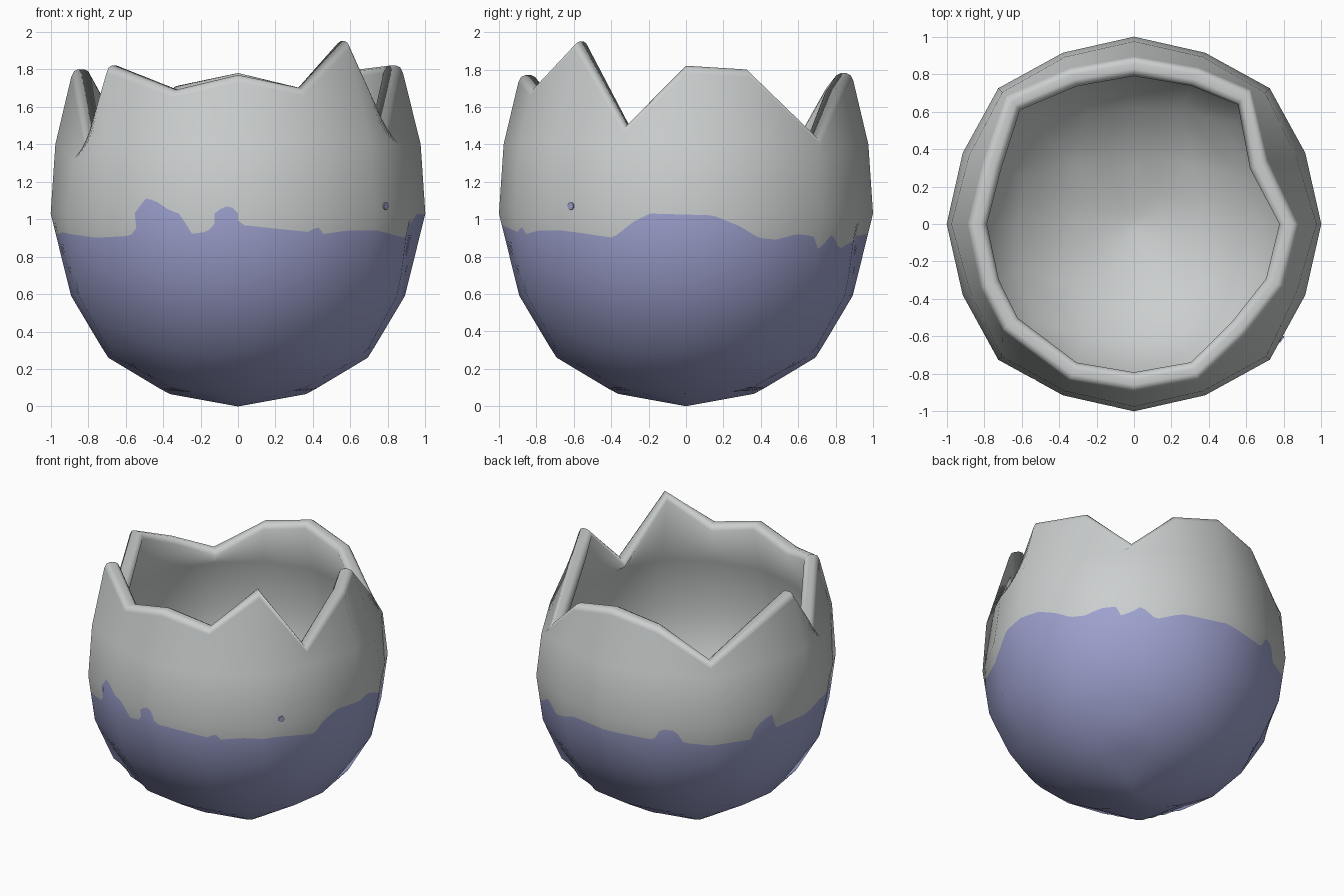
import bpy, bmesh, math
from mathutils import Vector
from mathutils.bvhtree import BVHTree

if "Cube" in bpy.data.objects:
    bpy.data.objects.remove(bpy.data.objects["Cube"])

SEG, SUB = 16, 12          # visible sides, and columns per side for the paint edge
N = SEG * SUB
STEP = 360 / SEG
MID = 1.03                 # height of the widest ring

# Upper profiles, outer and inner (z, radius)
OUTER = [(1.03, 1.0), (1.40, 0.975), (1.80, 0.885), (1.97, 0.81)]
INNER = [(1.03, 0.90), (1.40, 0.875), (1.80, 0.785), (1.97, 0.71)]
SIDE = [1.0, 0.99, 1.025, 0.99]   # the four-fold bulge of a rounded cube
# Broken rim height at each of the 16 corners, starting at +x, anticlockwise
RIM = [1.82, 1.80, 1.44, 1.70, 1.78, 1.71, 1.48, 1.66,
       1.80, 1.42, 1.82, 1.69, 1.77, 1.70, 1.95, 1.50]
RIM_SHIFT = {1: 3, 2: 4, 10: -6}                  # sideways shift, degrees
RIM_INSET = {1: 0.09, 2: 0.045, 6: 0.02, 7: 0.04, 9: 0.08, 15: 0.08}  # corners pushed inwards
# Upper edge of the blue coat (angle, z)
COAT = [(-166, .93), (-139, .90), (-127, .91), (-124, .93), (-122.5, 1.06), (-120, 1.11),
        (-117, 1.10), (-112, 1.05), (-107.5, 1.02), (-106, .92), (-101, .93), (-98, .95),
        (-96, 1.05), (-93.5, 1.07), (-91.5, 1.06), (-89.5, .97), (-84, .96), (-66.5, .93),
        (-64.5, .97), (-62, .92), (-53, .94), (-42, .94), (-23.5, .90), (-17.5, .98),
        (-11.5, 1.03), (8.6, 1.02), (17.5, .96), (23.5, .90), (30, .89), (37, .92), (43, .91),
        (45, .84), (48.6, .87), (53, .92), (59, .84), (72, .91), (90, .92), (112, .91),
        (115, 1.0), (121, .99), (124, .90), (152, .87), (154, .96), (157, 1.01), (162, 1.03),
        (164, .90), (194, .93)]


def lerp(table, x):
    for (a, va), (b, vb) in zip(table, table[1:]):
        if x <= b:
            return va + (vb - va) * (x - a) / (b - a)
    return table[-1][1]


def coat_height(deg):
    return lerp(COAT, deg if deg <= 194 else deg - 360)


# Guide for the lower half: a rounded cube, four cells per side
guide = bmesh.new()
bmesh.ops.create_cube(guide, size=2)
bmesh.ops.subdivide_edges(guide, edges=guide.edges[:], cuts=3, use_grid_fill=True)
BULGE = [(0, 1.0), (0.5, 0.99), (1, 1.025)]
LEVEL = [(-1.1, -0.01), (-1, 0), (-.915, .067), (-.725, .262), (-.58, .38), (-.38, .59),
         (0, MID), (1.1, 2.2)]
TAPER = [(-1.1, 1), (-1, 1), (-.915, .98), (-.725, .96), (-.38, .975), (0, 1), (1.1, 1)]
for v in guide.verts:
    u = sorted(abs(c) for c in v.co)
    p = Vector([math.tan(c * math.pi / 4) for c in v.co]).normalized()
    p *= lerp(BULGE, u[1]) + (0.03 if u[0] == u[1] > 0.1 else 0.03 * u[0])
    t = lerp(TAPER, p.z)
    v.co = (p.x * t, p.y * t, lerp(LEVEL, p.z))
tree = BVHTree.FromBMesh(guide)
guide.free()


def lower_radius(deg, z):
    a = math.radians(deg + 0.001)
    hit = tree.ray_cast(Vector((0, 0, z)), Vector((math.cos(a), math.sin(a), 0)))
    return hit[3] if hit[0] else 0.0


def smooth_normal(z, deg):
    """Outward normal of the egg form."""
    a = math.radians(deg)
    rise = (z - MID) / 1.03
    if z > MID:
        rise *= 0.75
    flat = math.sqrt(max(0.0, 1 - rise * rise))
    return Vector((math.cos(a) * flat, math.sin(a) * flat, rise)).normalized()


def corner(k, radius, z, shift=0):
    a = math.radians(k * STEP + shift)
    return Vector((radius * math.cos(a), radius * math.sin(a), z))


def ring_point(i, func):
    """Point on the straight side between two corners; func(k) gives a corner."""
    k, t = divmod(i, SUB)
    return func(k).lerp(func((k + 1) % SEG), t / SUB)


def material(name, rgb):
    m = bpy.data.materials.new(name)
    m.diffuse_color = (*rgb, 1)
    m.use_nodes = True
    m.node_tree.nodes["Principled BSDF"].inputs["Base Color"].default_value = m.diffuse_color
    return m


bm = bmesh.new()
normals = []


def add_ring(point, normal):
    ring = []
    for i in range(N):
        ring.append(bm.verts.new(point(i)))
        normals.append(normal(i))
    return ring


def level_ring(z_of, scale=1.0, sign=1, profile=OUTER):
    """Ring of the wall; scale shrinks the lower half for the inner bowl."""
    def point(i):
        z, deg = z_of(i), i * 360 / N
        if z >= MID:
            return ring_point(i, lambda k: corner(k, lerp(profile, z) * SIDE[k % 4], z))
        r, a = lower_radius(deg, z) * scale, math.radians(deg)
        return Vector((r * math.cos(a), r * math.sin(a), MID + (z - MID) * scale))
    return add_ring(point, lambda i: sign * smooth_normal(z_of(i), i * 360 / N))


def upper_ring(profile, sign):
    """Ring just under the rim, dipping below the deep notches."""
    def func(k):
        z = min(1.40, RIM[k] - 0.10)
        r = lerp(profile, z) * SIDE[k % 4] - 0.3 * RIM_INSET.get(k, 0)
        return corner(k, r, z)
    return add_ring(lambda i: ring_point(i, func),
                    lambda i: sign * smooth_normal(1.38, i * 360 / N))


def rim_ring(inset, drop, tilt):
    def func(k):
        r = lerp(OUTER, RIM[k]) * SIDE[k % 4] - inset - RIM_INSET.get(k, 0)
        return corner(k, r, RIM[k] - drop, RIM_SHIFT.get(k, 0))

    def normal(i):
        a = math.radians(i * 360 / N)
        return Vector((math.cos(a) * tilt, math.sin(a) * tilt, 1 - abs(tilt) * 0.8)).normalized()
    return add_ring(lambda i: ring_point(i, func), normal)


def bridge(a, b, mat):
    for i in range(N):
        j = (i + 1) % N
        f = bm.faces.new((a[i], a[j], b[j], b[i]))
        f.material_index = mat(i) if callable(mat) else mat
        f.smooth = True


def cap(ring, z, up, mat):
    tip = bm.verts.new((0, 0, z))
    normals.append(Vector((0, 0, up)))
    for i in range(N):
        j = (i + 1) % N
        f = bm.faces.new((ring[i], ring[j], tip) if up > 0 else (ring[j], ring[i], tip))
        f.material_index = mat
        f.smooth = True


height = [coat_height(i * 360 / N) for i in range(N)]
LEVELS = (.006, .02, .04, .066, .1, .15, .2, .26, .32, .4, .5, .59, .7, .8)

# Outer wall with the blue coat
outer = [level_ring(lambda i, z=z: z) for z in LEVELS]
low = level_ring(lambda i: min(height[i], MID))
high = level_ring(lambda i: max(height[i], MID + 0.0001))
upper = upper_ring(OUTER, 1)
cap(outer[0], 0, -1, 1)
for a, b in zip(outer, outer[1:] + [low]):
    bridge(a, b, 1)
bridge(low, high, lambda i: int(max(height[i], height[(i + 1) % N]) > MID and
                                height[i] + height[(i + 1) % N] > 2.02))
bridge(high, upper, 0)

# Rounded broken rim
rims = [rim_ring(*p) for p in ((-0.005, 0.04, 0.95), (0.010, 0.01, 0.5), (0.032, 0, 0.1),
                               (0.063, 0, -0.1), (0.085, 0.01, -0.5), (0.10, 0.04, -0.95))]
for a, b in zip([upper] + rims, rims):
    bridge(a, b, 0)

# Inner bowl
inner = [upper_ring(INNER, -1), level_ring(lambda i: MID, 1, -1, INNER)]
inner += [level_ring(lambda i, z=z: z, 0.90, -1) for z in reversed(LEVELS)]
for a, b in zip([rims[-1]] + inner, inner):
    bridge(a, b, 0)
cap(inner[-1], 0.103, 1, 0)

me = bpy.data.meshes.new("cracked_shell")
bm.to_mesh(me)
bm.free()
grey = material("shell grey", (0.60, 0.62, 0.62))
blue = material("coat blue", (0.34, 0.36, 0.62))
me.materials.append(grey)
me.materials.append(blue)
me.normals_split_custom_set_from_vertices(normals)
shell = bpy.data.objects.new("cracked_shell", me)
bpy.context.collection.objects.link(shell)

# Small stray drop of the coat
a = math.radians(-38)
bpy.ops.mesh.primitive_cylinder_add(vertices=12, radius=0.02, depth=0.008,
                                    location=(math.cos(a), math.sin(a), 1.07),
                                    rotation=(0, math.pi / 2, a))
drop = bpy.context.object
drop.name = "coat_drop"
drop.data.materials.append(blue)
